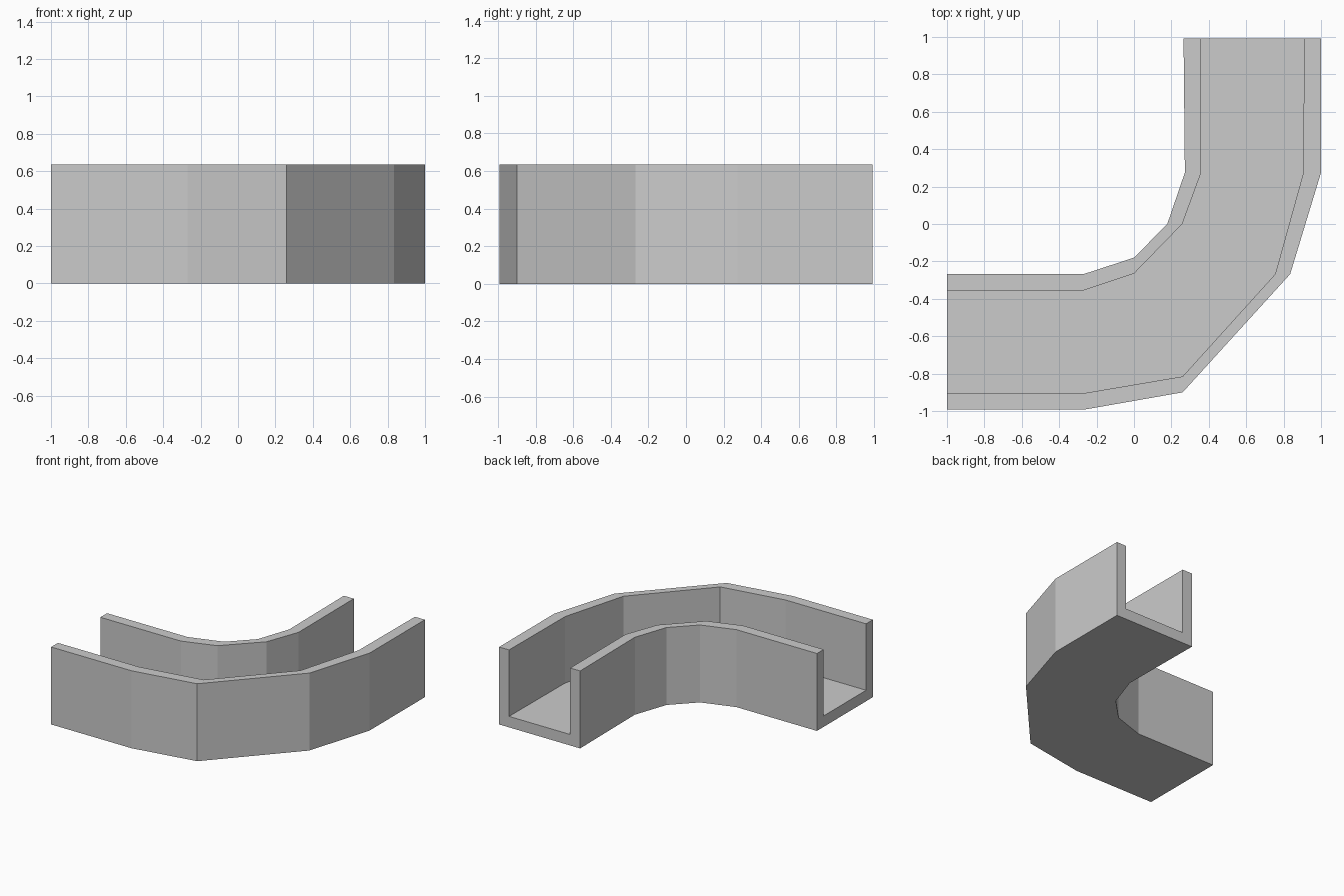
import bpy
import bmesh

cube = bpy.data.objects.get("Cube")
if cube:
    bpy.data.objects.remove(cube, do_unlink=True)

HEIGHT = 0.635
FLOOR = 0.09

# Plan of the bend: outer face, outer wall inside, inner wall inside, inner face
stations = [
    [(-1, -0.993), (-1, -0.905), (-1, -0.355), (-1, -0.268)],
    [(-0.27, -0.993), (-0.27, -0.905), (-0.27, -0.355), (-0.27, -0.268)],
    [(0.26, -0.9), (0.26, -0.815), (0, -0.265), (0, -0.18)],
    [(0.835, -0.268), (0.755, -0.268), (0.258, 0), (0.178, 0)],
    [(1, 0.275), (0.905, 0.272), (0.358, 0.272), (0.272, 0.275)],
    [(1, 0.993), (0.91, 0.993), (0.355, 0.993), (0.265, 0.993)],
]

grey = bpy.data.materials.new("light_grey")
grey.use_nodes = True
colour = (0.6, 0.6, 0.6, 1)
grey.diffuse_color = colour
grey.node_tree.nodes["Principled BSDF"].inputs["Base Color"].default_value = colour

# Sweep a U-shaped section through the stations
bm = bmesh.new()
rings = []
for a, b, c, d in stations:
    section = [(a, 0), (a, HEIGHT), (b, HEIGHT), (b, FLOOR),
               (c, FLOOR), (c, HEIGHT), (d, HEIGHT), (d, 0)]
    rings.append([bm.verts.new((*p, z)) for p, z in section])

for r, s in zip(rings, rings[1:]):
    for i in range(len(r)):
        j = (i + 1) % len(r)
        bm.faces.new((r[i], r[j], s[j], s[i]))

# Close both open ends with the U-shaped face
for ring in (rings[0], rings[-1]):
    bm.faces.new(ring)

bmesh.ops.recalc_face_normals(bm, faces=bm.faces)
mesh = bpy.data.meshes.new("curved_channel")
bm.to_mesh(mesh)
bm.free()
mesh.materials.append(grey)
channel = bpy.data.objects.new("curved_channel", mesh)
bpy.context.collection.objects.link(channel)
